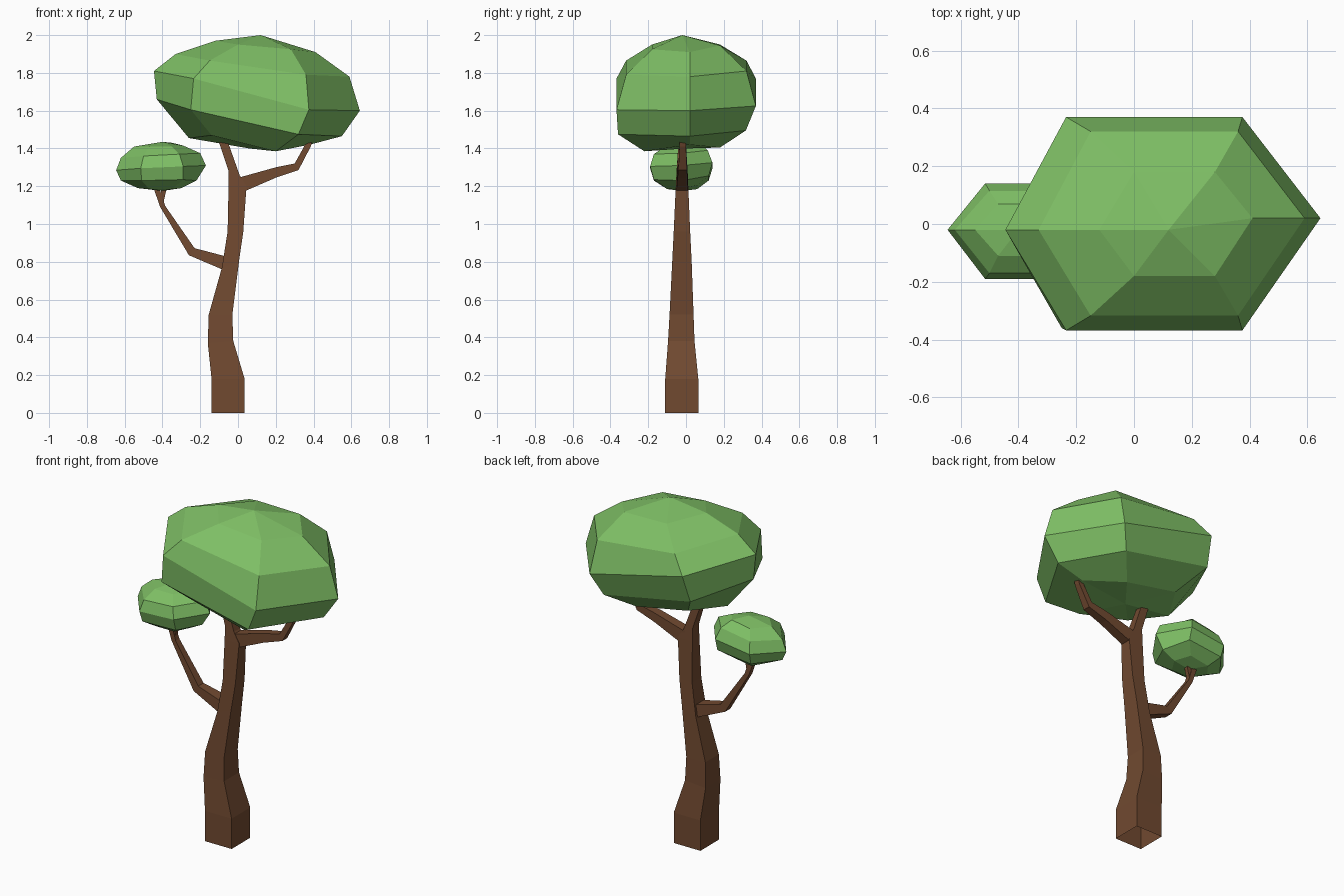
import bpy, bmesh


def material(name, color):
    m = bpy.data.materials.new(name)
    m.diffuse_color = color
    return m


BARK = material("bark", (0.165, 0.068, 0.03, 1))
LEAF = material("leaf", (0.21, 0.52, 0.13, 1))


def loft(name, rings, mat, start=None, end=None):
    """Bridge equal rings of points; optional pole points close the ends."""
    bm = bmesh.new()
    loops = [[bm.verts.new(p) for p in ring] for ring in rings]
    n = len(loops[0])
    for a, b in zip(loops, loops[1:]):
        for i in range(n):
            j = (i + 1) % n
            bm.faces.new((a[i], a[j], b[j], b[i]))
    for pole, loop in ((start, loops[0]), (end, loops[-1])):
        if pole:
            v = bm.verts.new(pole)
            for i in range(n):
                bm.faces.new((loop[i], loop[(i + 1) % n], v))
    bmesh.ops.recalc_face_normals(bm, faces=bm.faces)
    me = bpy.data.meshes.new(name)
    bm.to_mesh(me)
    bm.free()
    me.materials.append(mat)
    bpy.context.collection.objects.link(bpy.data.objects.new(name, me))


def limb(name, sections):
    """Four-sided limb: each section is xa, za, xb, zb, y front, y back."""
    loft(name, [[(xa, y0, za), (xb, y0, zb), (xb, y1, zb), (xa, y1, za)]
                for xa, za, xb, zb, y0, y1 in sections], BARK)


def crown(name, sections, top, bottom):
    """Six-sided crown: each section is four x, z pairs left to right, y front, y back."""
    rings = []
    for x0, z0, x1, z1, x2, z2, x3, z3, yf, yb in sections:
        rings.append([(x0, -0.02, z0), (x1, yf, z1), (x2, yf, z2),
                      (x3, 0.02 if x3 > 0 else -0.02, z3),
                      (x2, yb, z2 + 0.02), (x1, yb, z1)])
    loft(name, rings, LEAF, top, bottom)


# Trunk, open at the ground
limb("trunk", [
    (-0.14, 0, 0.035, 0, -0.11, 0.065),
    (-0.14, 0.18, 0.035, 0.18, -0.11, 0.065),
    (-0.16, 0.37, -0.025, 0.38, -0.095, 0.045),
    (-0.155, 0.52, -0.03, 0.52, -0.087, 0.04),
    (-0.085, 0.77, 0.005, 0.80, -0.073, 0.03),
    (-0.055, 0.96, 0.028, 0.96, -0.065, 0.022),
    (-0.05, 1.20, 0.045, 1.20, -0.054, 0.012),
    (-0.05, 1.28, 0.008, 1.26, -0.05, 0.008),
    (-0.10, 1.43, -0.052, 1.43, -0.04, 0.0),
    (-0.11, 1.47, -0.07, 1.47, -0.038, 0.0),
])

# Branches
limb("right_branch", [
    (0.0, 1.16, 0.0, 1.25, -0.05, 0.01),
    (0.05, 1.18, 0.02, 1.25, -0.05, 0.01),
    (0.20, 1.245, 0.20, 1.30, -0.045, 0.008),
    (0.32, 1.285, 0.30, 1.32, -0.04, 0.005),
    (0.385, 1.41, 0.35, 1.41, -0.035, 0.0),
    (0.40, 1.46, 0.37, 1.46, -0.032, 0.0),
])
limb("left_branch", [
    (-0.03, 0.74, -0.02, 0.81, -0.06, 0.015),
    (-0.085, 0.76, -0.07, 0.83, -0.06, 0.015),
    (-0.26, 0.835, -0.23, 0.872, -0.045, 0.005),
    (-0.412, 1.09, -0.385, 1.095, -0.035, 0.0),
    (-0.447, 1.19, -0.418, 1.195, -0.032, -0.005),
])
limb("left_twig", [
    (-0.42, 1.12, -0.40, 1.09, -0.03, -0.005),
    (-0.40, 1.20, -0.375, 1.20, -0.03, -0.008),
])

# Leaf crowns
crown("large_crown", [
    (-0.12, 1.97, 0.0, 1.95, 0.28, 1.925, 0.41, 1.91, -0.18, 0.18),
    (-0.33, 1.90, -0.15, 1.865, 0.36, 1.79, 0.59, 1.78, -0.317, 0.32),
    (-0.445, 1.81, -0.235, 1.77, 0.375, 1.605, 0.645, 1.60, -0.368, 0.37),
    (-0.43, 1.66, -0.25, 1.605, 0.32, 1.475, 0.55, 1.465, -0.36, 0.317),
    (-0.26, 1.455, -0.14, 1.47, 0.20, 1.385, 0.38, 1.42, -0.22, 0.18),
], (0.12, -0.02, 2.0), (0.06, 0.0, 1.40))
crown("small_crown", [
    (-0.55, 1.41, -0.47, 1.41, -0.35, 1.41, -0.29, 1.415, -0.11, 0.07),
    (-0.62, 1.35, -0.50, 1.36, -0.31, 1.37, -0.20, 1.375, -0.17, 0.115),
    (-0.645, 1.285, -0.515, 1.295, -0.29, 1.305, -0.17, 1.31, -0.19, 0.14),
    (-0.62, 1.23, -0.51, 1.23, -0.29, 1.235, -0.22, 1.23, -0.17, 0.12),
    (-0.53, 1.19, -0.47, 1.185, -0.35, 1.185, -0.30, 1.19, -0.10, 0.06),
], (-0.40, -0.02, 1.435), (-0.40, -0.02, 1.175))
